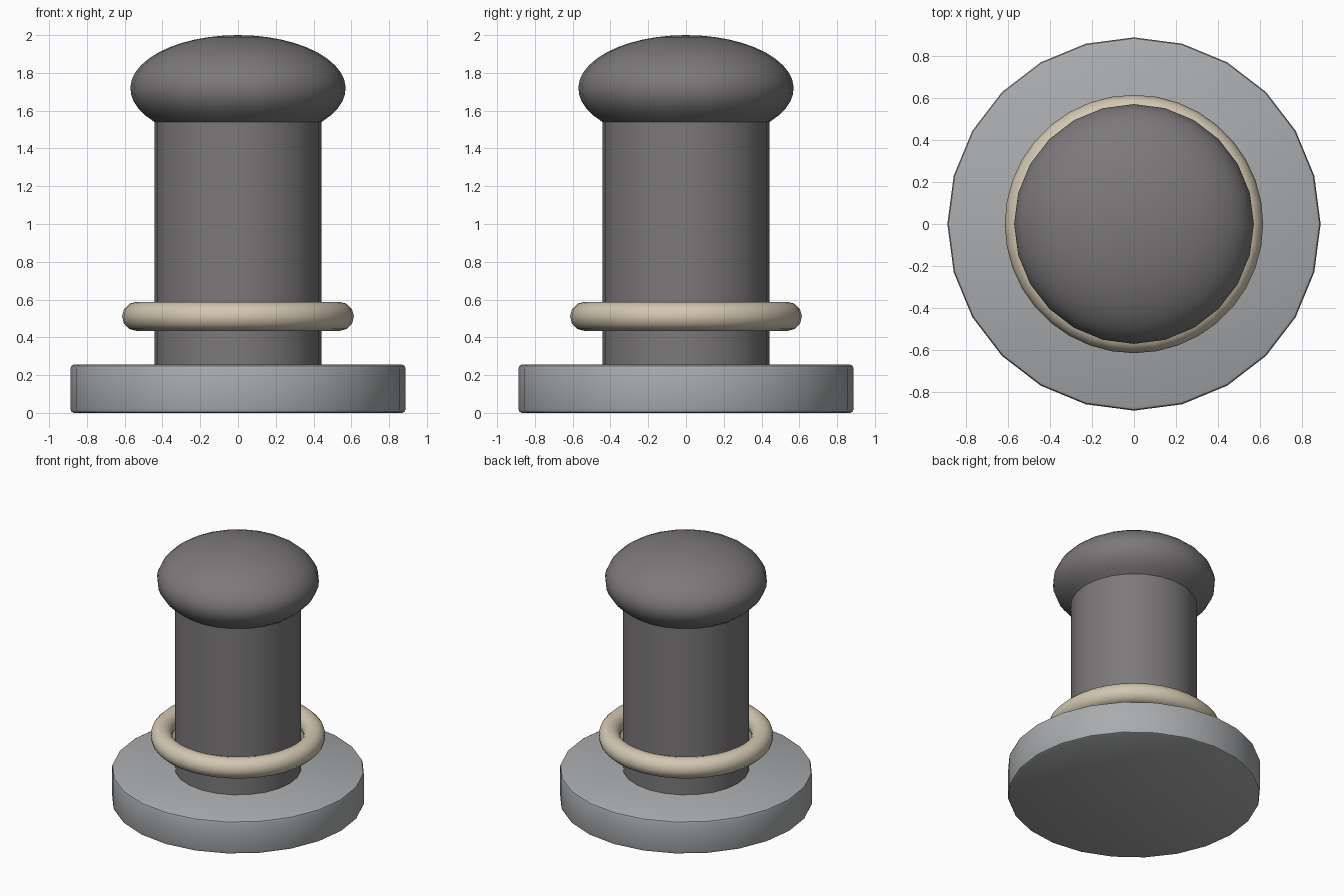
import bpy, math

if "Cube" in bpy.data.objects:
    bpy.data.objects.remove(bpy.data.objects["Cube"])


def paint(obj, name, rgb):
    mat = bpy.data.materials.new(name)
    mat.diffuse_color = (*rgb, 1)
    mat.use_nodes = True
    mat.node_tree.nodes["Principled BSDF"].inputs["Base Color"].default_value = mat.diffuse_color
    obj.data.materials.append(mat)


def smooth(obj, angle):
    bpy.ops.object.select_all(action='DESELECT')
    obj.select_set(True)
    bpy.context.view_layer.objects.active = obj
    bpy.ops.object.shade_smooth_by_angle(angle=math.radians(angle))


def lathe(name, profile, sides):
    """Spin (radius, z) points around z; end points with radius 0 become poles."""
    verts, rings, faces = [], [], []
    for r, z in profile:
        n = 1 if r < 1e-6 else sides
        rings.append([len(verts) + i % n for i in range(sides)])
        verts += [(r * math.cos(math.tau * i / sides),
                   r * math.sin(math.tau * i / sides), z) for i in range(n)]
    for a, b in zip(rings, rings[1:]):
        for i in range(sides):
            j = (i + 1) % sides
            quad = [a[i], a[j], b[j], b[i]]
            faces.append(list(dict.fromkeys(quad)))
    mesh = bpy.data.meshes.new(name)
    mesh.from_pydata(verts, [], faces)
    obj = bpy.data.objects.new(name, mesh)
    bpy.context.collection.objects.link(obj)
    smooth(obj, 35)
    return obj


# Base disc with a fine rounded edge
base = lathe("base_disc", [(0, 0), (0.87, 0), (0.882, 0.006), (0.887, 0.02),
                           (0.887, 0.235), (0.882, 0.249), (0.87, 0.255), (0, 0.255)], 24)
paint(base, "base_grey", (0.4, 0.41, 0.42))

# Post with flattened dome cap, an ellipse that starts where it meets the post
R, H, MID, POST = 0.57, 0.282, 1.718, 0.443
start = -math.acos(POST / R)
arc = [start + (math.pi / 2 - start) * i / 16 for i in range(17)]
cap = [(R * math.cos(t), MID + H * math.sin(t)) for t in arc]
post = lathe("post_and_cap", [(0, 0.25), (POST, 0.25)] + cap, 24)
paint(post, "dark_grey", (0.2, 0.19, 0.195))

# Loose ring around the post
bpy.ops.mesh.primitive_torus_add(major_segments=36, minor_segments=12, major_radius=0.537,
                                 minor_radius=0.077, location=(0, 0, 0.511))
ring = bpy.context.object
ring.name = "ring"
smooth(ring, 60)
paint(ring, "tan", (0.65, 0.57, 0.44))
